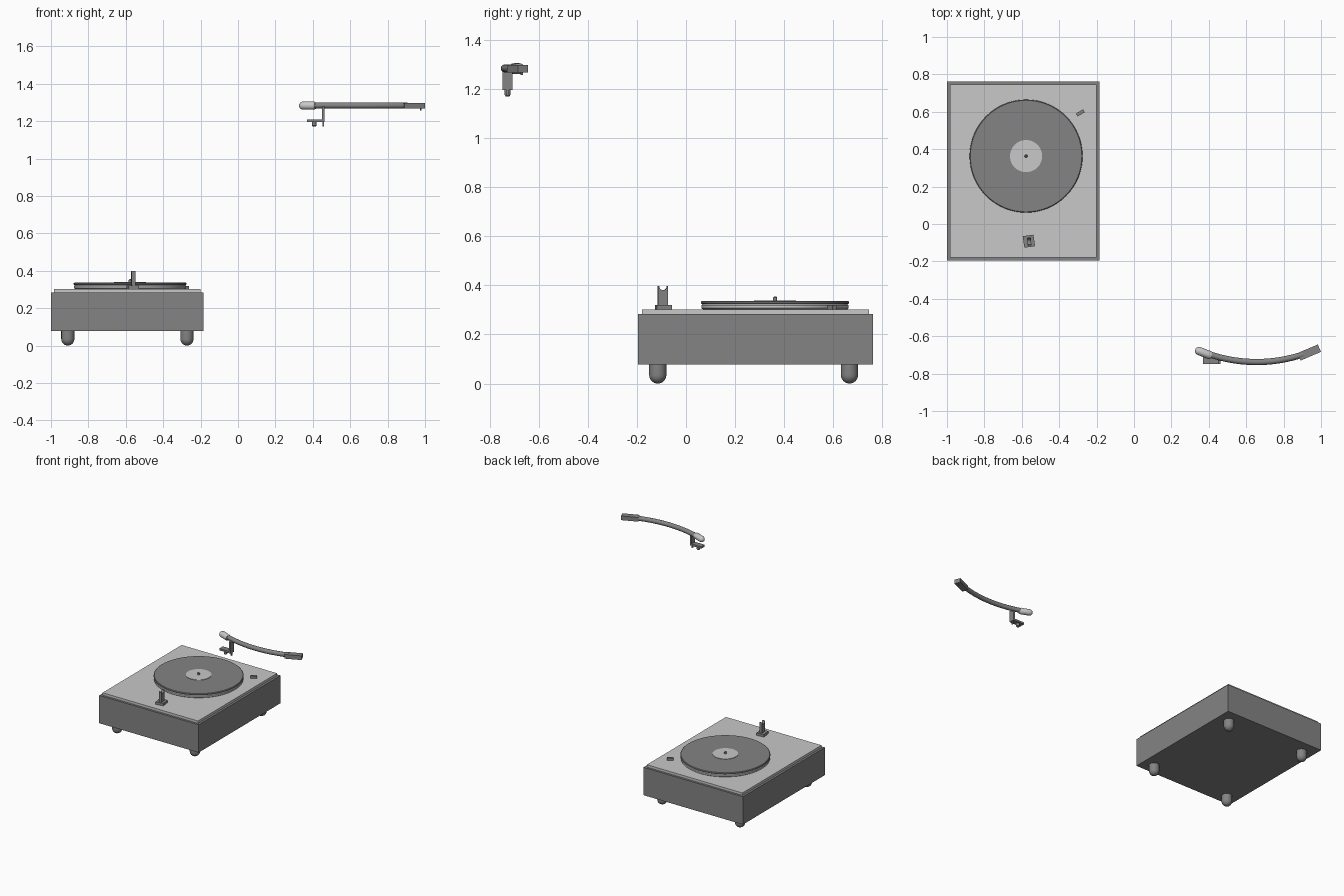
import bpy, bmesh
from math import pi, sin, cos, radians
from mathutils import Matrix, Vector

if "Cube" in bpy.data.objects:
    bpy.data.objects.remove(bpy.data.objects["Cube"])


def material(name, value):
    m = bpy.data.materials.new(name)
    m.use_nodes = True
    colour = (value, value, value, 1)
    m.diffuse_color = colour
    m.node_tree.nodes["Principled BSDF"].inputs["Base Color"].default_value = colour
    return m


DARK = material("dark grey", 0.23)
LIGHT = material("light grey", 0.58)


def finish(name, bm, mat, loc=(0, 0, 0), rot=(0, 0, 0), smooth=False):
    bmesh.ops.recalc_face_normals(bm, faces=bm.faces)
    mesh = bpy.data.meshes.new(name)
    bm.to_mesh(mesh)
    bm.free()
    mesh.materials.append(mat)
    ob = bpy.data.objects.new(name, mesh)
    bpy.context.collection.objects.link(ob)
    ob.location, ob.rotation_euler = loc, rot
    if smooth:
        bpy.ops.object.select_all(action='DESELECT')
        ob.select_set(True)
        bpy.context.view_layer.objects.active = ob
        bpy.ops.object.shade_smooth_by_angle(angle=radians(35))
    return ob


def box(name, size, loc, mat, turn=0):
    bm = bmesh.new()
    bmesh.ops.create_cube(bm, size=1, matrix=Matrix.Diagonal((*size, 1)))
    return finish(name, bm, mat, loc, (0, 0, radians(turn)))


def lathe(name, profile, loc, mat, rot=(0, 0, 0), steps=32):
    """Spin a (radius, height) profile that starts and ends on the axis."""
    bm = bmesh.new()
    verts = [bm.verts.new((r, 0, z)) for r, z in profile]
    edges = [bm.edges.new(pair) for pair in zip(verts, verts[1:])]
    bmesh.ops.spin(bm, geom=verts + edges, cent=(0, 0, 0), axis=(0, 0, 1),
                   angle=2 * pi, steps=steps)
    bmesh.ops.remove_doubles(bm, verts=bm.verts, dist=1e-5)
    return finish(name, bm, mat, loc, rot, True)


def dome(radius, height, n=8):
    """Quarter ellipse from the axis at z = 0 out to the full radius."""
    return [(radius * sin(i * pi / 2 / n), height * (1 - cos(i * pi / 2 / n)))
            for i in range(n + 1)]


# Cabinet and deck plate
box("cabinet", (0.815, 0.958, 0.206), (-0.593, 0.283, 0.181), DARK)
box("deck_plate", (0.783, 0.926, 0.018), (-0.593, 0.283, 0.293), LIGHT)

# Round-bottomed feet
for side, x in (("right", -0.91), ("left", -0.273)):
    for end, y in (("front", -0.115), ("back", 0.666)):
        lathe(f"{end}_{side}_foot", dome(0.035, 0.035) + [(0.035, 0.085), (0, 0.085)],
              (x, y, 0), DARK)

# Platter, record, label and spindle
hub = (-0.577, 0.363, 0)
lathe("platter", [(0, 0.301), (0.292, 0.301), (0.3, 0.307), (0.3, 0.318),
                  (0.294, 0.325), (0, 0.325)], hub, LIGHT, steps=64)
lathe("record", [(0, 0.324), (0.298, 0.324), (0.302, 0.327), (0.302, 0.333),
                 (0.298, 0.336), (0, 0.336)], hub, DARK, steps=64)
lathe("label", [(0, 0.335), (0.086, 0.335), (0.086, 0.339), (0, 0.339)],
      hub, LIGHT, steps=48)
lathe("spindle", [(0, 0.336), (0.008, 0.336), (0.008, 0.35), (0.004, 0.355), (0, 0.355)],
      hub, DARK, steps=16)

# Arm rest: base, and a post with a rounded notch on top
box("rest_base", (0.058, 0.062, 0.02), (-0.562, -0.092, 0.311), DARK, 8)
notch = [(0.016 * cos(a * pi / 8), 0.398 - 0.018 * sin(a * pi / 8)) for a in range(9)]
outline = [(-0.021, 0.32), (0.021, 0.32), (0.021, 0.398)] + notch + [(-0.021, 0.398)]
bm = bmesh.new()
face = bm.faces.new([bm.verts.new((-0.01, y, z)) for y, z in outline])
side = bmesh.ops.extrude_face_region(bm, geom=[face])
bmesh.ops.translate(bm, vec=(0.02, 0, 0),
                    verts=[g for g in side["geom"] if isinstance(g, bmesh.types.BMVert)])
finish("rest_post", bm, DARK, (-0.56, -0.094, 0), (0, 0, radians(4)))

# Switch on the deck
box("switch", (0.045, 0.018, 0.018), (-0.287, 0.594, 0.31), DARK, 30)

# Curved arm tube
curve = bpy.data.curves.new("arm_tube", 'CURVE')
curve.dimensions = '3D'
curve.bevel_depth = 0.0165
curve.bevel_resolution = 4
curve.use_fill_caps = True
spline = curve.splines.new('POLY')
spline.points.add(24)
for i, p in enumerate(spline.points):
    x = 0.395 + 0.51 * i / 24
    p.co = (x, -0.738 + 0.65 * (x - 0.655) ** 2, 1.284, 1)
spline.use_smooth = True
curve.materials.append(DARK)
bpy.context.collection.objects.link(bpy.data.objects.new("arm_tube", curve))

# Counterweight lying along the back of the arm
weight = dome(0.022, 0.025) + [(0.022, 0.085), (0.018, 0.094), (0, 0.094)]
aim = Vector((0.93, -0.36, 0)).to_track_quat('Z', 'Y').to_euler()
lathe("counterweight", weight, (0.327, -0.671, 1.283), LIGHT, aim)

# Head and its stylus
box("arm_head", (0.118, 0.043, 0.031), (0.937, -0.687, 1.282), DARK, 23)
box("stylus", (0.008, 0.008, 0.012), (0.977, -0.67, 1.264), DARK, 23)

# Hanging bracket with pivot pin
box("bracket_post", (0.014, 0.041, 0.085), (0.456, -0.727, 1.238), DARK)
box("bracket_plate", (0.093, 0.041, 0.014), (0.4165, -0.727, 1.202), DARK)
pin = [(0, 0), (0.007, 0), (0.012, 0.006), (0.012, 0.03), (0, 0.03)]
lathe("pivot_pin", pin, (0.407, -0.727, 1.17), DARK, steps=16)
box("bracket_tab", (0.006, 0.012, 0.025), (0.456, -0.727, 1.185), DARK)
